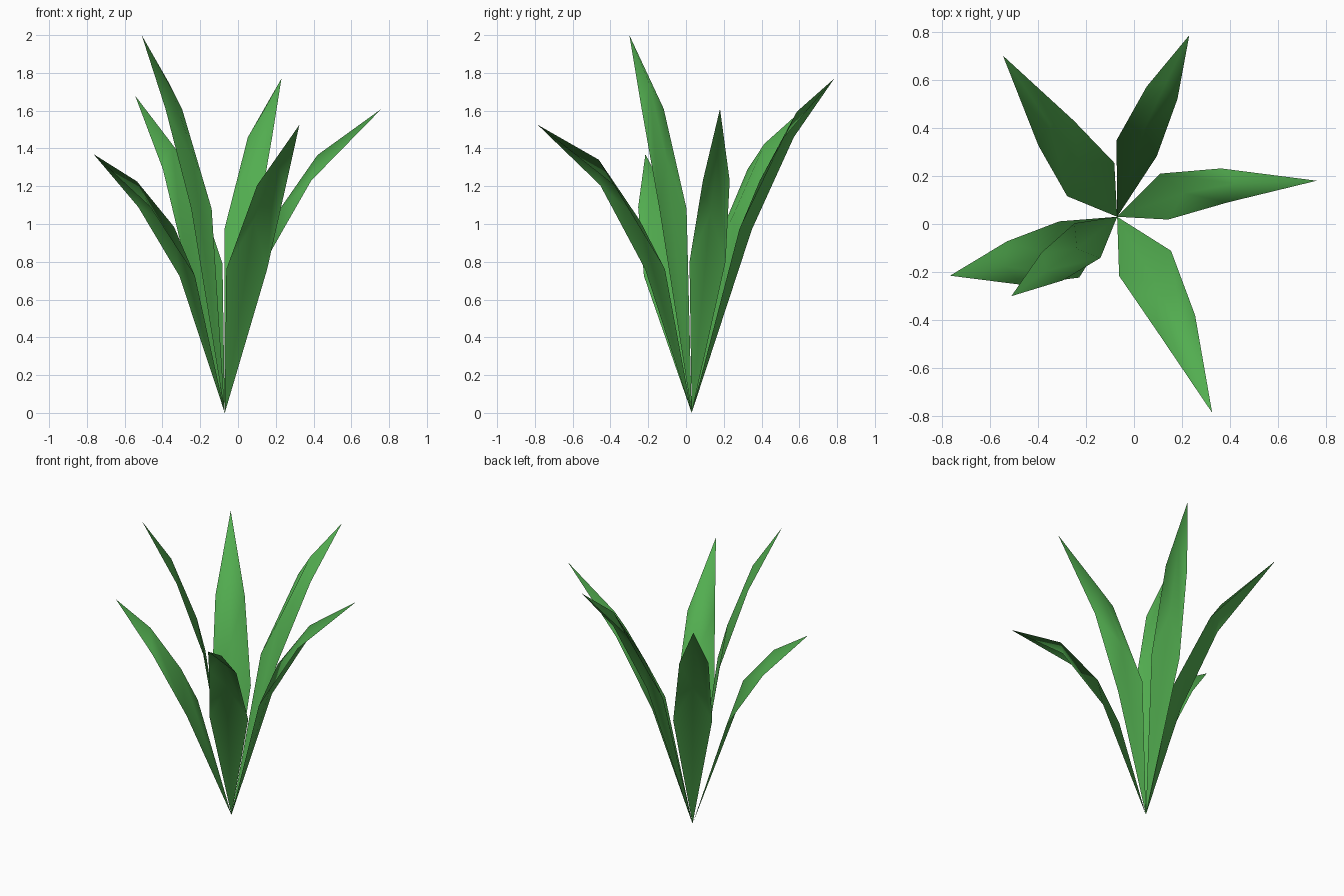
import bpy, bmesh
from mathutils import Vector

if "Cube" in bpy.data.objects:
    bpy.data.objects.remove(bpy.data.objects["Cube"])

green = bpy.data.materials.new("leaf_green")
green.diffuse_color = (0.085, 0.42, 0.08, 1)
green.use_nodes = True
green.node_tree.nodes["Principled BSDF"].inputs["Base Color"].default_value = green.diffuse_color

BASE = Vector((-0.07, 0.03, 0.0))

# tip point, then lower and upper edge rows as
# (distance outwards, height, sideways centre, half width)
LEAVES = [
    ((0.23, 0.785, 1.77), (0.295, 0.97, -0.03, 0.09), (0.548, 1.46, -0.017, 0.069)),
    ((0.76, 0.18, 1.61), (0.207, 0.80, -0.048, 0.097), (0.461, 1.23, -0.049, 0.072)),
    ((0.325, -0.785, 1.525), (0.225, 0.76, -0.02, 0.12), (0.51, 1.205, -0.028, 0.085)),
    ((-0.51, -0.30, 2.0), (0.158, 1.08, -0.005, 0.09), (0.34, 1.61, -0.003, 0.073)),
    ((-0.765, -0.215, 1.37), (0.233, 0.725, -0.062, 0.124), (0.466, 1.09, -0.04, 0.096)),
    ((-0.545, 0.70, 1.68), (0.19, 0.79, 0.0, 0.12), (0.431, 1.29, -0.006, 0.09)),
]


def make_leaf(name, tip, lower, upper):
    tip = Vector(tip)
    out = Vector((tip.x - BASE.x, tip.y - BASE.y, 0))
    reach = out.length
    out.normalize()
    side = Vector((out.y, -out.x, 0))
    bm = bmesh.new()
    root, end = bm.verts.new(BASE), bm.verts.new(tip)

    # each row is a chevron: the midrib sits further along than the edges
    def row(spec, rib_out, rib_up):
        r, z, c, w = spec
        pts = [(r, z, c - w), (r + rib_out * reach, z + rib_up, c), (r, z, c + w)]
        return [bm.verts.new((BASE + out * a + side * s).to_2d().to_3d() + Vector((0, 0, h)))
                for a, h, s in pts]

    a = row(lower, 0.10, 0.26)
    b = row(upper, 0.055, 0.135)
    for i in range(2):
        bm.faces.new((root, a[i + 1], a[i]))
        bm.faces.new((a[i], a[i + 1], b[i + 1], b[i]))
        bm.faces.new((b[i], b[i + 1], end))
    for f in bm.faces:
        f.smooth = True
    bmesh.ops.recalc_face_normals(bm, faces=bm.faces)
    # upper side of the blade faces up
    if sum(f.normal.z * f.calc_area() for f in bm.faces) < 0:
        bmesh.ops.reverse_faces(bm, faces=bm.faces)
    me = bpy.data.meshes.new(name)
    bm.to_mesh(me)
    bm.free()
    me.materials.append(green)
    bpy.context.collection.objects.link(bpy.data.objects.new(name, me))


for n, leaf in enumerate(LEAVES, 1):
    make_leaf(f"leaf_{n}", *leaf)
